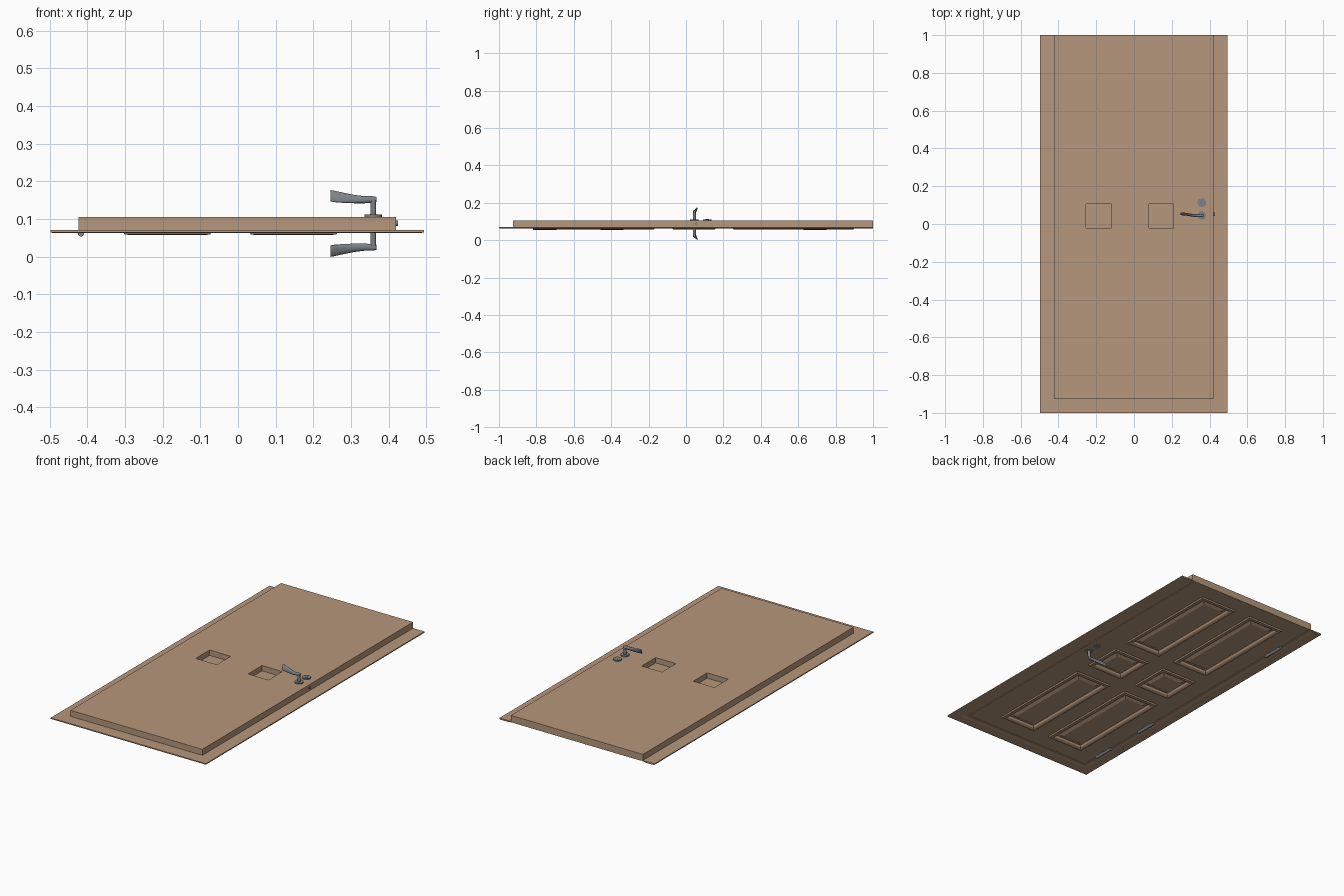
import bpy, bmesh, math
from mathutils import Vector

if "Cube" in bpy.data.objects:
    bpy.data.objects.remove(bpy.data.objects["Cube"])


def material(name, rgb):
    m = bpy.data.materials.new(name)
    m.diffuse_color = (*rgb, 1)
    m.use_nodes = True
    m.node_tree.nodes["Principled BSDF"].inputs["Base Color"].default_value = m.diffuse_color
    return m


WOOD = material("tan wood", (0.47, 0.31, 0.20))
METAL = material("grey metal", (0.21, 0.225, 0.235))


def finish(bm, name, mat, smooth=False, recalc=True):
    if recalc:
        bmesh.ops.recalc_face_normals(bm, faces=bm.faces)
    me = bpy.data.meshes.new(name)
    bm.to_mesh(me)
    bm.free()
    me.materials.append(mat)
    ob = bpy.data.objects.new(name, me)
    bpy.context.collection.objects.link(ob)
    if smooth:
        bpy.ops.object.select_all(action='DESELECT')
        ob.select_set(True)
        bpy.context.view_layer.objects.active = ob
        bpy.ops.object.shade_smooth_by_angle(angle=math.radians(40))
    return ob


def loft(bm, loops, close_profile=False, caps=True):
    rows = [[bm.verts.new(p) for p in lp] for lp in loops]
    n = len(rows[0])
    for a, b in zip(rows, rows[1:]):
        for i in range(n):
            j = (i + 1) % n
            bm.faces.new((a[i], a[j], b[j], b[i]))
    if caps:
        bm.faces.new(rows[0])
        bm.faces.new(rows[-1])


def face(bm, pts, up):
    vs = [bm.verts.new(p) for p in pts]
    bm.faces.new(vs if up else vs[::-1])


def rect(r, d, z):
    x0, x1, y0, y1 = r
    return [(x0+d, y0+d, z), (x1-d, y0+d, z), (x1-d, y1-d, z), (x0+d, y1-d, z)]


def rings(bm, r, profile, up, cap=True):
    # nested rectangles following an inset/height profile
    for (d0, z0), (d1, z1) in zip(profile, profile[1:]):
        a, b = rect(r, d0, z0), rect(r, d1, z1)
        for i in range(4):
            j = (i + 1) % 4
            face(bm, (a[i], a[j], b[j], b[i]), up)
    if cap:
        face(bm, rect(r, *profile[-1]), up)


def sheet(bm, r, holes, z, up):
    # flat sheet with rectangular holes
    xs = sorted({r[0], r[1], *[v for h in holes for v in h[:2]]})
    ys = sorted({r[2], r[3], *[v for h in holes for v in h[2:]]})
    for xa, xb in zip(xs, xs[1:]):
        for ya, yb in zip(ys, ys[1:]):
            cx, cy = (xa+xb)/2, (ya+yb)/2
            if not any(h[0] < cx < h[1] and h[2] < cy < h[3] for h in holes):
                face(bm, rect((xa, xb, ya, yb), 0, z), up)


# surround pieces: a profile swept round three sides, open at y = 1
def surround(name, profile):
    X0, X1 = -0.498, 0.494
    bm = bmesh.new()
    loft(bm, [[(X0+d, 1, z) for d, z in profile],
              [(X0+d, -1+d, z) for d, z in profile],
              [(X1-d, -1+d, z) for d, z in profile],
              [(X1-d, 1, z) for d, z in profile]])
    finish(bm, name, WOOD)


surround("casing", [(0, .071), (0, .065), (.008, .063), (.055, .063),
                    (.062, .065), (.080, .066), (.083, .071)])
surround("jamb", [(.074, .069), (.074, .106), (.088, .106), (.088, .069)])

# door leaf with six moulded panels below and two square recesses above
DOOR = (-.410, .406, -.914, 1.0)
TOP, BOT = .106, .066
columns = [(-.305, -.070), (.030, .265)]
rows = [(-.815, -.165), (-.075, .160), (.250, .900)]
panels = [(*c, *r) for c in columns for r in rows]
recesses = [(-.255, -.120, -.022, .105), (.080, .210, -.022, .105)]
bm = bmesh.new()
sheet(bm, DOOR, panels, BOT, False)
sheet(bm, DOOR, recesses, TOP, True)
rings(bm, DOOR, [(0, BOT), (0, TOP)], True, cap=False)
for p in panels:
    rings(bm, p, [(0, BOT), (.004, .059), (.018, .058), (.026, .062),
                  (.032, .072), (.042, .072), (.058, .064)], False)
for r in recesses:
    rings(bm, r, [(0, TOP), (0, .075)], True)
bmesh.ops.remove_doubles(bm, verts=bm.verts, dist=1e-5)
finish(bm, "door_leaf", WOOD, recalc=False)


def cylinder(name, r, a, b, n=24):
    a, b = Vector(a), Vector(b)
    q = (b - a).to_track_quat('Z', 'Y')
    ring = [q @ Vector((r*math.cos(2*math.pi*i/n), r*math.sin(2*math.pi*i/n), 0))
            for i in range(n)]
    bm = bmesh.new()
    loft(bm, [[a+v for v in ring], [b+v for v in ring]])
    return finish(bm, name, METAL, smooth=True)


# hinges
for i, y in enumerate((-.755, -.395, .69)):
    cylinder(f"hinge_{i}", .0085, (-.417, y-.062, .0625), (-.417, y+.062, .0625), 16)

# handle set, mirrored to both faces: (x, y, z low, z high, half thickness, lean)
HX, HY = .359, .045
lever = [(.367, .045, .145, .159, .006, 0), (.355, .045, .143, .161, .0075, 0),
         (.335, .044, .142, .161, .0075, 0), (.310, .046, .142, .164, .007, .002),
         (.280, .051, .143, .170, .006, .004), (.255, .054, .145, .1755, .005, .006),
         (.246, .055, .147, .177, .004, .006)]
for side in ("upper", "lower"):
    def Z(z):
        return z if side == "upper" else .177 - z
    face_z = .105 if side == "upper" else .067
    plate_z = Z(.112)
    cylinder(side + "_rosette", .023, (HX, HY, face_z), (HX, HY, plate_z))
    cylinder(side + "_lock_rosette", .023, (HX, .113, face_z), (HX, .113, plate_z))
    cylinder(side + "_lock_core", .009, (HX, .113, plate_z), (HX, .113, Z(.1135)))
    cylinder(side + "_stem", .0078, (HX, HY, plate_z), (HX, HY, Z(.155)))
    loops = []
    for x, y, lo, hi, t, lean in lever:
        loop = []
        for k in range(16):
            a = 2*math.pi*k/16
            c, s = math.cos(a), math.sin(a)
            loop.append((x, y + t*c + lean*s, Z((lo+hi)/2 + (hi-lo)/2*s)))
        loops.append(loop)
    bm = bmesh.new()
    loft(bm, loops)
    finish(bm, side + "_lever", METAL, smooth=True)

# latch bolt in the lock edge
cylinder("latch_bolt", .007, (.400, .053, .089), (.425, .053, .089), 12)
